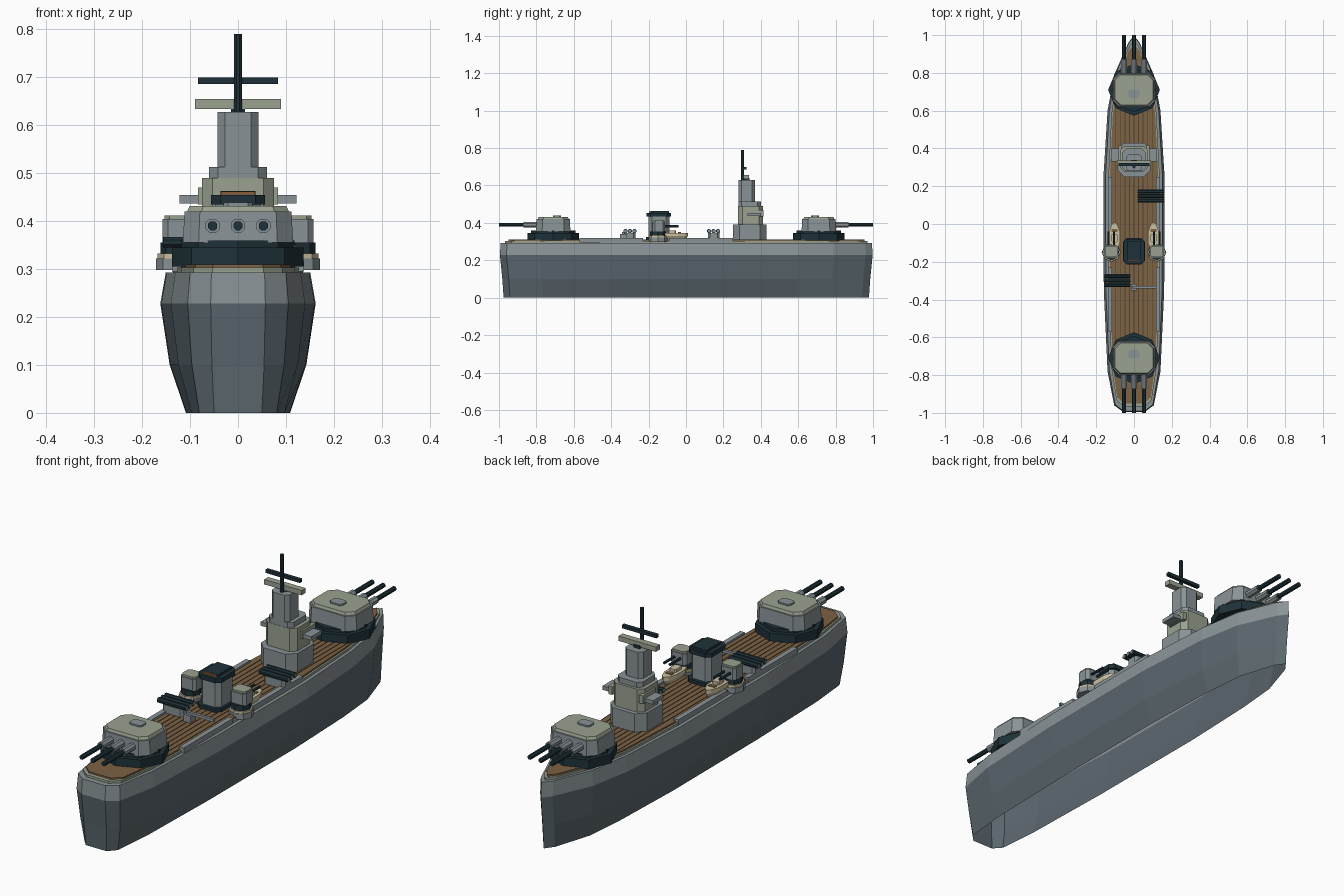
import bpy, bmesh, math
from mathutils import Vector

cube = bpy.data.objects.get("Cube")
if cube:
    bpy.data.objects.remove(cube, do_unlink=True)


def material(name, r, g, b):
    m = bpy.data.materials.new(name)
    m.use_nodes = True
    m.diffuse_color = (r, g, b, 1)
    m.node_tree.nodes["Principled BSDF"].inputs["Base Color"].default_value = (r, g, b, 1)
    return m


GREY = material("light grey", .25, .29, .305)
SLATE = material("hull slate", .105, .137, .157)
OLIVE = material("pale olive", .32, .36, .28)
DARK = material("dark teal", .013, .031, .04)
WOOD = material("deck wood", .2, .122, .058)
SEAM = material("deck seam", .09, .052, .026)
CREAM = material("boat cream", .6, .53, .35)
RUST = material("funnel rust", .24, .11, .045)


def loft(name, rings, mat, bands=None, floor=True):
    """Skin a stack of equal length rings, capping the top and usually the floor."""
    bm = bmesh.new()
    rows = [[bm.verts.new(p) for p in ring] for ring in rings]
    n = len(rows[0])
    for k in range(len(rows) - 1):
        for i in range(n):
            j = (i + 1) % n
            f = bm.faces.new((rows[k][i], rows[k][j], rows[k + 1][j], rows[k + 1][i]))
            f.material_index = bands[k] if bands else 0
    if floor:
        bm.faces.new(rows[0])
    top = bm.faces.new(rows[-1])
    top.material_index = bands[-1] if bands else 0
    bmesh.ops.recalc_face_normals(bm, faces=bm.faces)
    mesh = bpy.data.meshes.new(name)
    bm.to_mesh(mesh)
    bm.free()
    for m in (mat if isinstance(mat, list) else [mat]):
        mesh.materials.append(m)
    ob = bpy.data.objects.new(name, mesh)
    bpy.context.collection.objects.link(ob)
    return ob


def block(name, x, y, hx, hy, z0, z1, mat, cut=0.0, top=1.0):
    """Box with chamfered vertical corners and an optional taper."""
    if cut:
        pts = [(hx, cut - hy), (hx, hy - cut), (hx - cut, hy), (cut - hx, hy),
               (-hx, hy - cut), (-hx, cut - hy), (cut - hx, -hy), (hx - cut, -hy)]
    else:
        pts = [(hx, -hy), (hx, hy), (-hx, hy), (-hx, -hy)]
    return loft(name, [[(x + a * s, y + b * s, z) for a, b in pts]
                       for z, s in ((z0, 1), (z1, top))], mat)


def rod(name, start, end, r, mat, n=8):
    a, b = Vector(start), Vector(end)
    q = (b - a).to_track_quat('Z', 'Y')
    circle = [q @ Vector((r * math.cos(t), r * math.sin(t), 0))
              for t in (math.tau * (i + .5) / n for i in range(n))]
    return loft(name, [[p + c for c in circle] for p in (a, b)], mat)


def drum(name, x, y, r, z0, z1, mat, n=8):
    """Faceted drum with corners on the axes."""
    ring = [(x + r * math.cos(math.tau * i / n), y + r * math.sin(math.tau * i / n))
            for i in range(n)]
    return loft(name, [[(a, b, z) for a, b in ring] for z in (z0, z1)], mat)


# Hull: half breadths from stern to bow, lofted through four heights, open below
STATIONS = [(.057, -.995), (.105, -.96), (.14, -.78), (.16, -.35), (.162, .25),
            (.14, .6), (.105, .79), (.03, .96)]


def plan(z, sx, sy):
    half = [(w * (1 - (1 - sx) * min(1, w / .15)), y * sy) for w, y in STATIONS]
    return ([(w, y, z) for w, y in half] + [(0, .998 * sy, z)]
            + [(-w, y, z) for w, y in reversed(half)])


loft("hull", [plan(0, .67, .98), plan(.1, .88, .987), plan(.228, 1, 1), plan(.293, .93, .996)],
     [SLATE, GREY], [0, 0, 1, 1], floor=False)
loft("deck_edge", [plan(.293, .84, .972), plan(.303, .84, .972)], OLIVE)
loft("wood_deck", [plan(.303, .79, .955), plan(.31, .79, .955)], WOOD)
for i in range(-4, 5):
    block("deck_seam", i * .024, 0, .0017, .62, .309, .3115, SEAM)
for s in (-1, 1):
    for y, length in ((.08, .17), (-.4, .17)):
        block("side_rail", s * .127, y, .011, length, .295, .318, GREY)


# Main gun turrets, one at each end
def main_turret(s):
    y = s * .71
    drum("barbette_base", 0, y, .137, .305, .345, DARK)
    drum("barbette_ring", 0, y, .118, .345, .36, DARK)
    block("turret_house", 0, y, .115, .092, .355, .42, GREY, .033, .97)
    block("turret_roof", 0, y, .106, .083, .42, .432, OLIVE, .03, .95)
    block("turret_hatch", 0, s * .69, .03, .022, .432, .439, GREY, .009)
    for x in (-.053, 0, .053):
        rod("gun_sleeve", (x, s * .79, .39), (x, s * .87, .39), .016, GREY)
        rod("gun_barrel", (x, s * .86, .39), (x, s, .39), .0105, DARK)


for s in (-1, 1):
    main_turret(s)

# Bridge tower
block("bridge_base", 0, .34, .088, .09, .305, .39, GREY, .035)
block("bridge_middle", 0, .345, .075, .066, .39, .49, OLIVE, .022)
block("bridge_wing", 0, .365, .122, .035, .437, .454, GREY)
for s in (-1, 1):
    block("bridge_lookout", s * .074, .37, .009, .045, .435, .47, OLIVE)
block("bridge_cap", 0, .34, .06, .06, .488, .513, GREY, .018)
block("tower_column", 0, .325, .043, .045, .513, .628, GREY, .016)
block("radar_post", 0, .325, .015, .015, .628, .64, DARK)
block("radar_bar", 0, .322, .09, .014, .634, .655, OLIVE)
rod("mast", (0, .303, .625), (0, .303, .79), .0085, DARK)
block("yardarm", 0, .315, .083, .008, .686, .7, DARK)

# Funnel
block("funnel_foot", 0, -.145, .058, .07, .305, .325, DARK, .02)
block("funnel", 0, -.145, .048, .056, .325, .435, GREY, .018)
block("funnel_cap", 0, -.145, .056, .066, .435, .454, DARK, .02)
block("funnel_mouth", 0, -.14, .036, .05, .454, .463, DARK)
block("funnel_rust_strip", 0, -.193, .035, .004, .453, .462, RUST)


# Side guns and ship's boats, mirrored
def boat(x, y):
    half = [(.6, -1), (1, -.6), (1, .3), (.55, .8)]
    shape = half + [(0, 1)] + [(-a, b) for a, b in reversed(half)]

    def ring(z, hx, hy):
        return [(x + a * hx, y + b * hy, z) for a, b in shape]
    loft("boat_hull", [ring(.312, .017, .06), ring(.33, .028, .07), ring(.347, .028, .07)], CREAM)
    block("boat_cabin", x, y - .015, .016, .022, .347, .36, CREAM, .005)
    block("boat_bench", x, y + .025, .015, .008, .346, .35, WOOD)


for s in (-1, 1):
    x = s * .12
    drum("side_gun_sponson", x, -.15, .051, .298, .322, GREY)
    drum("side_gun_platform", x, -.15, .048, .322, .332, CREAM)
    drum("side_gun_ring", x, -.15, .042, .332, .355, DARK)
    block("side_gun_house", x, -.145, .038, .034, .355, .404, GREY, .012)
    block("side_gun_roof", x, -.145, .033, .029, .404, .412, OLIVE, .01)
    for dx in (-.014, .014):
        rod("side_gun_barrel", (x + dx, -.115, .382), (x + dx, -.04, .382), .006, DARK, 6)
    boat(s * .103, -.06)

# Tube launchers, staggered to either side
for x, y in ((.088, .148), (-.088, -.3)):
    block("launcher_base", x, y, .05, .03, .305, .345, GREY, .01)
    for i in (-1, 0, 1):
        rod("launch_tube", (x - .068, y + i * .024, .356), (x + .068, y + i * .024, .356),
            .0115, DARK)
        for e in (-1, 1):
            rod("tube_cap", (x + e * .067, y + i * .024, .356),
                (x + e * .07, y + i * .024, .356), .008, GREY)

# Deck crane
block("crane_foot", 0, -.335, .017, .017, .305, .34, GREY)
block("crane_arm", .055, -.335, .065, .006, .338, .35, GREY)
